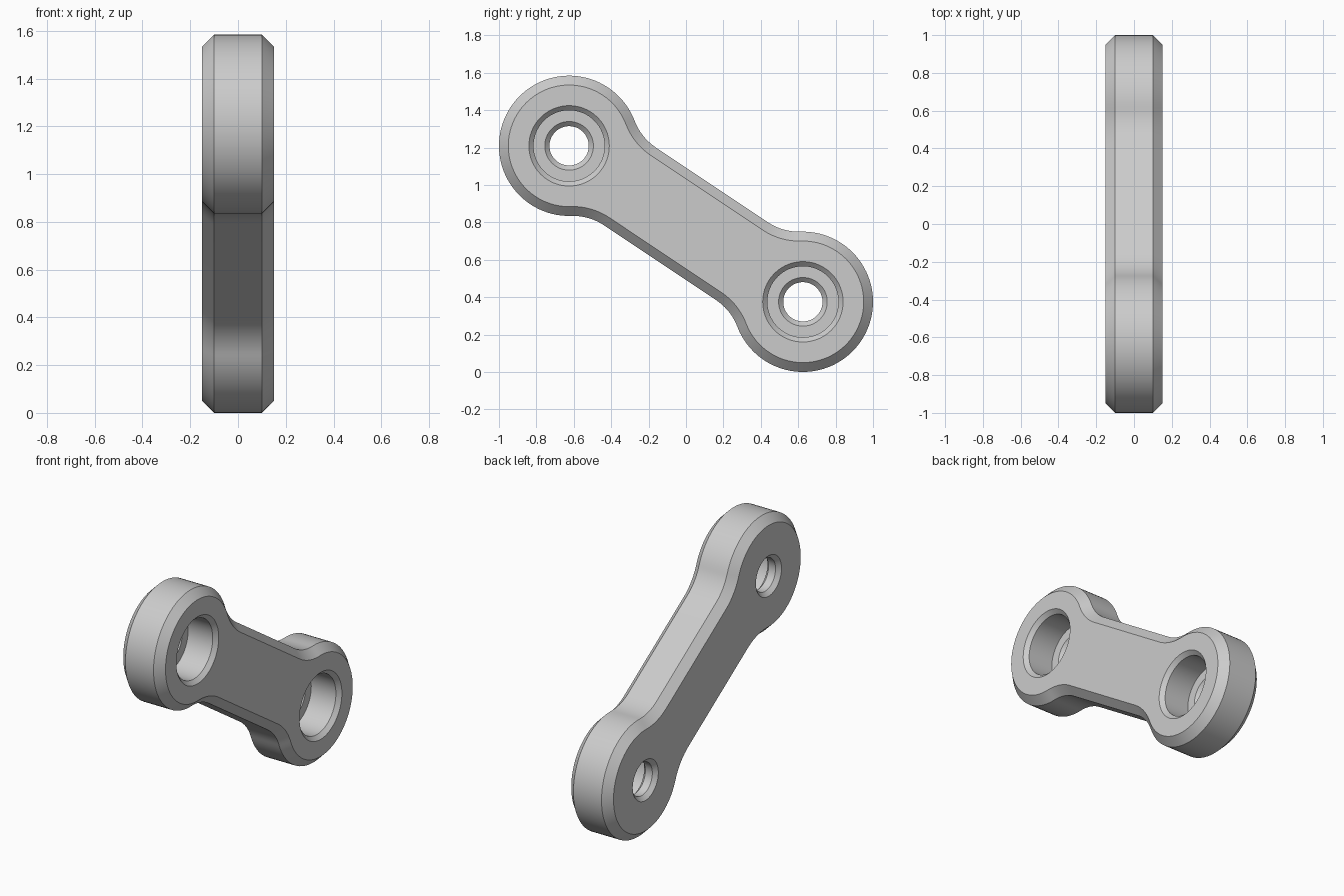
import bpy, bmesh, math
from math import sin, cos, pi

cube = bpy.data.objects.get("Cube")
if cube:
    bpy.data.objects.remove(cube, do_unlink=True)

# Main dimensions
HALF_THICK = 0.15
CHAMFER = 0.05
BOSS_R, BAR_HALF, FILLET_R = 0.375, 0.25, 0.3
END_Y, END_Z, MID_Z = 0.625, 0.417, 0.792
HALF_LEN = math.hypot(END_Y, END_Z)
TILT = -math.atan2(END_Z, END_Y)
BORE_DEPTH, LIP = 0.2, 0.025
BORE_R, HOLE_R = 0.19, 0.105


def place(x, u, v):
    """Point from the link's own axes, tilted into the model frame."""
    return (x, u * cos(TILT) - v * sin(TILT),
            MID_Z + u * sin(TILT) + v * cos(TILT))


def arc(cu, cv, r, a0, a1, n):
    return [(cu + r * cos(a0 + (a1 - a0) * i / n),
             cv + r * sin(a0 + (a1 - a0) * i / n)) for i in range(n + 1)]


def outline(inset):
    """Two round ends blended into a straight bar, shrunk by inset."""
    rise = BAR_HALF + FILLET_R
    run = math.sqrt((BOSS_R + FILLET_R) ** 2 - rise ** 2)
    a = math.atan2(rise, run)
    cu, r = HALF_LEN - run, FILLET_R + inset
    half = arc(cu, -rise, r, pi / 2, pi - a, 12)[:-1] if a > pi / 2 else \
        arc(cu, -rise, r, pi / 2, a, 12)[:-1]
    half += arc(HALF_LEN, 0, BOSS_R - inset, a - pi, pi - a, 64)
    half += arc(cu, rise, r, -a, -pi / 2, 12)[1:]
    return half + [(-u, -v) for u, v in half]


def circle(cu, r):
    return arc(cu, 0, r, 0, 2 * pi, 64)[:-1]


bm = bmesh.new()


def add_ring(x, points):
    return [bm.verts.new(place(x, u, v)) for u, v in points]


def skin(rings):
    for a, b in zip(rings, rings[1:]):
        for i in range(len(a)):
            j = (i + 1) % len(a)
            bm.faces.new((a[i], a[j], b[j], b[i]))


def edges_of(ring):
    return [bm.edges.get((ring[i - 1], ring[i])) for i in range(len(ring))]


# Chamfered outer wall
T = HALF_THICK
wall = [add_ring(x, outline(d)) for x, d in
        ((-T, CHAMFER), (CHAMFER - T, 0), (T - CHAMFER, 0), (T, CHAMFER))]
skin(wall)

# Stepped, chamfered bores through both ends
floor = T - BORE_DEPTH
bore_profile = ((-T, HOLE_R + LIP), (LIP - T, HOLE_R),
                (floor - LIP, HOLE_R), (floor, HOLE_R + LIP),
                (floor, BORE_R), (T - LIP, BORE_R), (T, BORE_R + LIP))
bores = []
for cu in (-HALF_LEN, HALF_LEN):
    bores.append([add_ring(x, circle(cu, r)) for x, r in bore_profile])
    skin(bores[-1])

# Flat side faces around the holes
for k, nx in ((0, -1), (-1, 1)):
    rim = edges_of(wall[k])
    for bore in bores:
        rim += edges_of(bore[k])
    bmesh.ops.triangle_fill(bm, use_beauty=True, use_dissolve=False,
                            edges=rim, normal=(nx, 0, 0))

bmesh.ops.recalc_face_normals(bm, faces=bm.faces)
mesh = bpy.data.meshes.new("link_arm")
bm.to_mesh(mesh)
bm.free()

# Single grey finish
grey = bpy.data.materials.new("plain grey")
grey.use_nodes = True
colour = (0.6, 0.6, 0.6, 1)
grey.diffuse_color = colour
grey.node_tree.nodes["Principled BSDF"].inputs["Base Color"].default_value = colour
mesh.materials.append(grey)

link = bpy.data.objects.new("link_arm", mesh)
bpy.context.collection.objects.link(link)
bpy.ops.object.select_all(action='DESELECT')
link.select_set(True)
bpy.context.view_layer.objects.active = link
bpy.ops.object.shade_smooth_by_angle(angle=math.radians(30))
